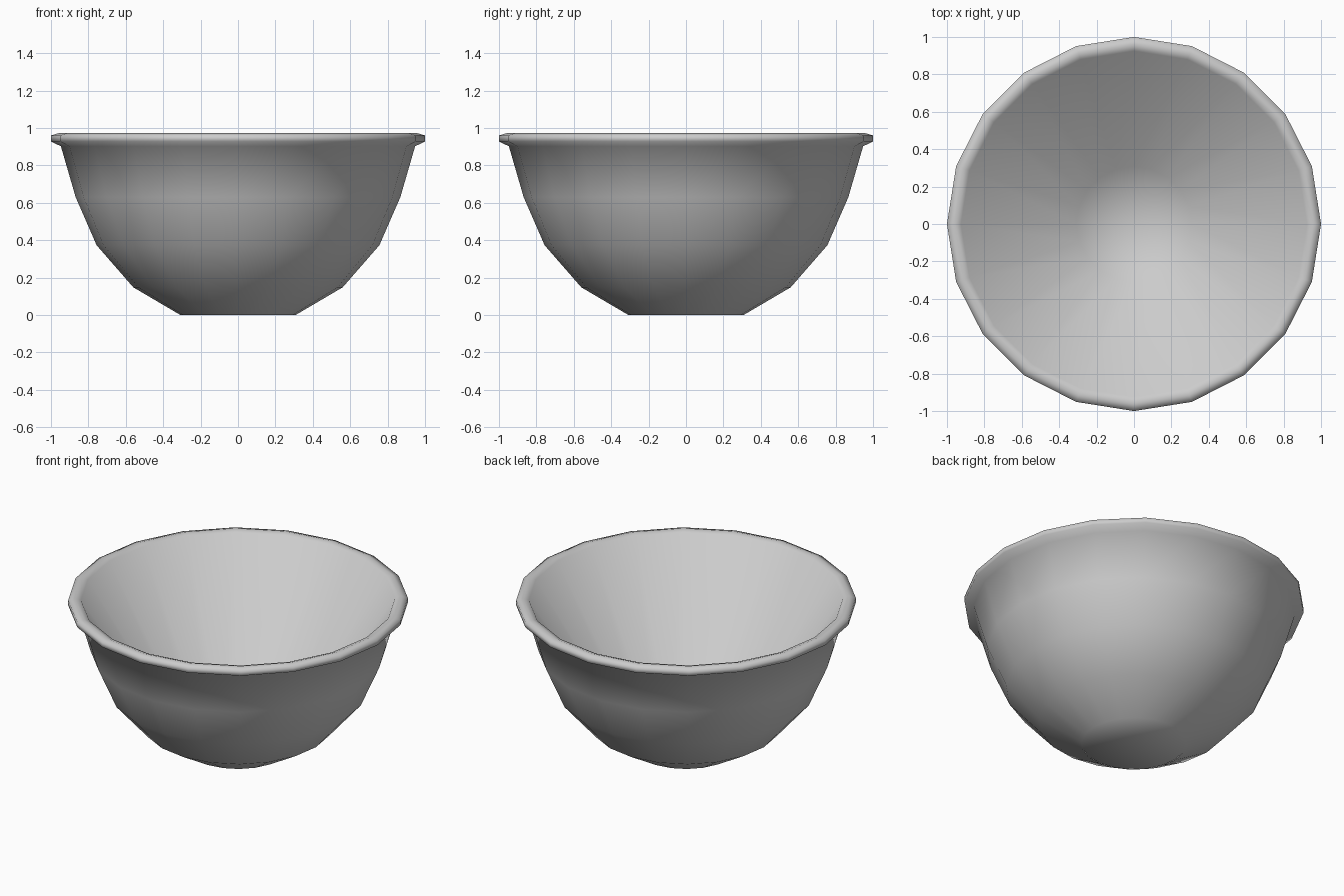
import bpy, bmesh, math

if "Cube" in bpy.data.objects:
    bpy.data.objects.remove(bpy.data.objects["Cube"])

SIDES = 20

# Section (radius, height): outer wall up, over the rolled rim, inner wall down, floor
profile = [
    (0.308, 0.0), (0.56, 0.148), (0.756, 0.373), (0.868, 0.63), (0.947, 0.902),
    (1.0, 0.928), (1.0, 0.96), (0.96, 0.972), (0.925, 0.96),
    (0.308, 0.002), (0.0, 0.002),
]


def lathe(name, points, sides):
    """Revolve a section around the z axis."""
    bm = bmesh.new()
    verts = [bm.verts.new((r, 0, z)) for r, z in points]
    edges = [bm.edges.new(pair) for pair in zip(verts, verts[1:])]
    bmesh.ops.spin(bm, geom=verts + edges, cent=(0, 0, 0), axis=(0, 0, 1),
                   angle=math.tau, steps=sides, use_merge=True)
    bmesh.ops.remove_doubles(bm, verts=bm.verts[:], dist=1e-4)
    bmesh.ops.recalc_face_normals(bm, faces=bm.faces[:])
    # The floor must face up
    if sum(f.normal.z * f.calc_area() for f in bm.faces if f.calc_center_median().z < 0.003) < 0:
        bmesh.ops.reverse_faces(bm, faces=bm.faces[:])
    mesh = bpy.data.meshes.new(name)
    bm.to_mesh(mesh)
    bm.free()
    obj = bpy.data.objects.new(name, mesh)
    bpy.context.collection.objects.link(obj)
    return obj


# Mixing bowl with smooth walls
bowl = lathe("mixing_bowl", profile, SIDES)
bpy.context.view_layer.objects.active = bowl
bowl.select_set(True)
bpy.ops.object.shade_smooth()
